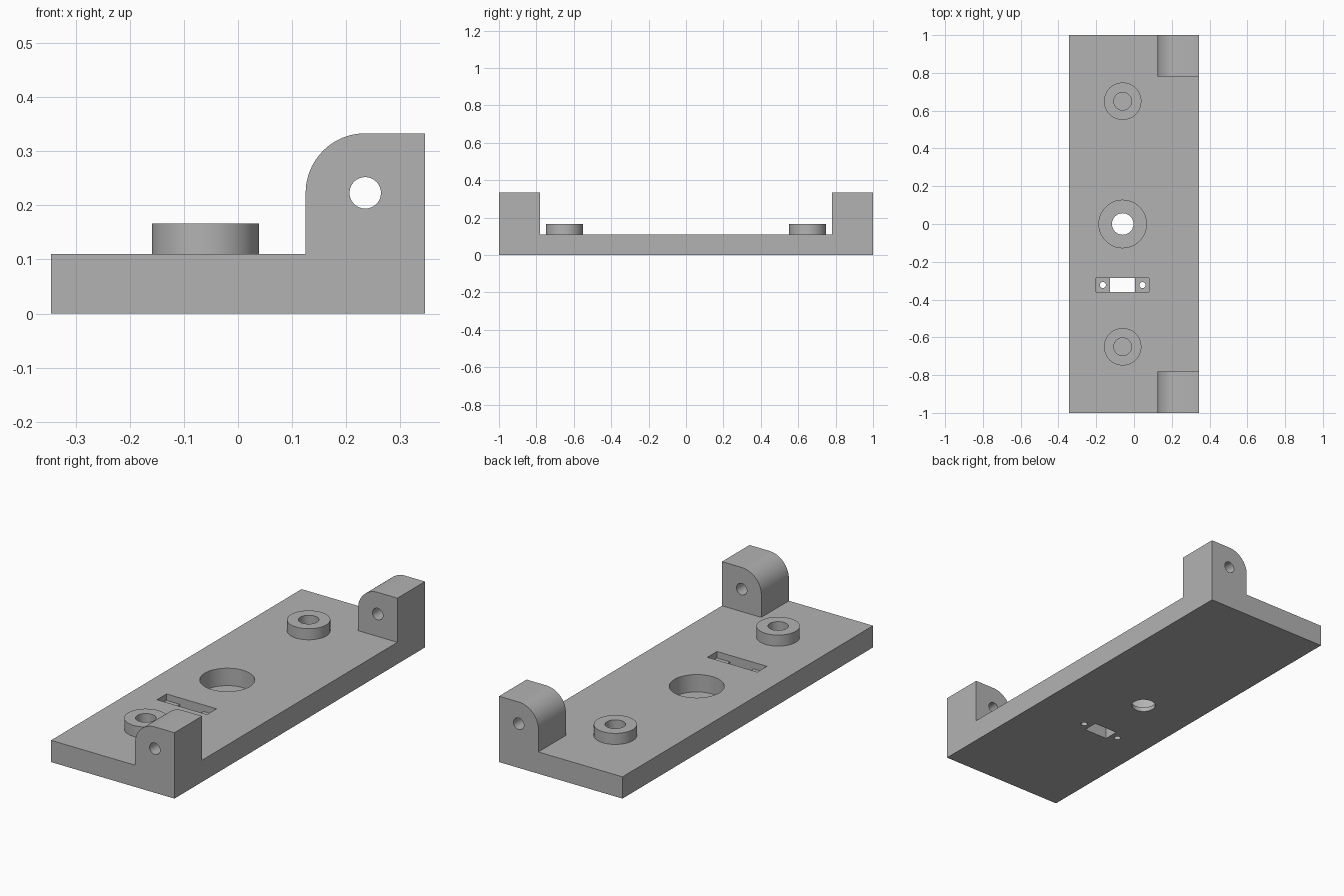
import bpy, bmesh, math
from mathutils import Matrix

cube = bpy.data.objects.get("Cube")
if cube:
    bpy.data.objects.remove(cube, do_unlink=True)

grey = bpy.data.materials.new("plain_grey")
grey.use_nodes = True
colour = (0.45, 0.45, 0.45, 1)
grey.diffuse_color = colour
grey.node_tree.nodes["Principled BSDF"].inputs["Base Color"].default_value = colour

HALF_X, HALF_Y = 0.345, 1.0
TOP, LUG_TOP, LUG_X, LUG_Y = 0.11, 0.333, 0.125, 0.78
AXIS_X, BOSS_Y = -0.06, 0.65
SLOT_Y = -0.323


def make_object(name, bm):
    bmesh.ops.recalc_face_normals(bm, faces=bm.faces)
    mesh = bpy.data.meshes.new(name)
    bm.to_mesh(mesh)
    bm.free()
    mesh.materials.append(grey)
    obj = bpy.data.objects.new(name, mesh)
    bpy.context.collection.objects.link(obj)
    return obj


def block(name, x0, x1, y0, y1, z0, z1):
    bm = bmesh.new()
    matrix = (Matrix.Translation(((x0 + x1) / 2, (y0 + y1) / 2, (z0 + z1) / 2))
              @ Matrix.Diagonal((x1 - x0, y1 - y0, z1 - z0, 1)))
    bmesh.ops.create_cube(bm, size=1, matrix=matrix)
    return make_object(name, bm)


def cylinder(name, radius, centre, depth, along_y=False):
    bm = bmesh.new()
    turn = Matrix.Rotation(math.pi / 2 if along_y else 0, 4, 'X')
    bmesh.ops.create_cone(bm, cap_ends=True, segments=64, radius1=radius,
                          radius2=radius, depth=depth,
                          matrix=Matrix.Translation(centre) @ turn)
    return make_object(name, bm)


def bore(name, radius, x, y, z0, z1):
    return cylinder(name, radius, (x, y, (z0 + z1) / 2), z1 - z0)


def combine(target, tool, operation):
    mod = target.modifiers.new(tool.name, 'BOOLEAN')
    mod.operation, mod.solver, mod.object = operation, 'EXACT', tool
    bpy.context.view_layer.objects.active = target
    bpy.ops.object.modifier_apply(modifier=mod.name)
    bpy.data.objects.remove(tool, do_unlink=True)


# Base plate and end lugs share one profile, extruded along the length
radius = 0.11
profile = [(-HALF_X, 0), (HALF_X, 0), (HALF_X, LUG_TOP)]
for i in range(25):
    a = math.pi / 2 * (1 + i / 24)
    profile.append((LUG_X + radius + radius * math.cos(a),
                    LUG_TOP - radius + radius * math.sin(a)))
profile += [(LUG_X, TOP), (-HALF_X, TOP)]
bm = bmesh.new()
face = bm.faces.new([bm.verts.new((x, -HALF_Y, z)) for x, z in profile])
swept = bmesh.ops.extrude_face_region(bm, geom=[face])["geom"]
bmesh.ops.translate(bm, vec=(0, 2 * HALF_Y, 0),
                    verts=[v for v in swept if isinstance(v, bmesh.types.BMVert)])
body = make_object("mounting_plate", bm)

# Clear the middle so that only the two lugs stand
combine(body, block("gap", 0, 0.5, -LUG_Y, LUG_Y, TOP, 0.5), 'DIFFERENCE')

# Raised bosses with blind holes
for y in (-BOSS_Y, BOSS_Y):
    combine(body, bore("boss", 0.099, AXIS_X, y, 0.08, 0.166), 'UNION')
    combine(body, bore("boss_hole", 0.047, AXIS_X, y, 0.055, 0.3), 'DIFFERENCE')

# Hinge pin hole through both lugs
combine(body, cylinder("pin_hole", 0.029, (LUG_X + radius, 0, LUG_TOP - radius), 3, True),
        'DIFFERENCE')

# Central counterbore and through hole
combine(body, bore("counterbore", 0.126, AXIS_X, 0, 0.022, 0.3), 'DIFFERENCE')
combine(body, bore("centre_hole", 0.057, AXIS_X, 0, -0.1, 0.3), 'DIFFERENCE')

# Stepped slot with window and two screw holes
combine(body, block("slot", AXIS_X - 0.14, AXIS_X + 0.14, SLOT_Y - 0.038,
                    SLOT_Y + 0.038, 0.077, 0.3), 'DIFFERENCE')
combine(body, block("slot_window", AXIS_X - 0.066, AXIS_X + 0.066, SLOT_Y - 0.038,
                    SLOT_Y + 0.038, -0.1, 0.3), 'DIFFERENCE')
for side in (-1, 1):
    combine(body, bore("screw_hole", 0.016, AXIS_X + side * 0.105, SLOT_Y, -0.1, 0.3),
            'DIFFERENCE')

# Merge flat faces and smooth the round ones
bm = bmesh.new()
bm.from_mesh(body.data)
bmesh.ops.remove_doubles(bm, verts=bm.verts, dist=1e-5)
bmesh.ops.dissolve_limit(bm, angle_limit=0.005, verts=bm.verts, edges=bm.edges)
bm.to_mesh(body.data)
bm.free()
bpy.ops.object.select_all(action='DESELECT')
body.select_set(True)
bpy.context.view_layer.objects.active = body
bpy.ops.object.shade_smooth_by_angle(angle=math.radians(30))
